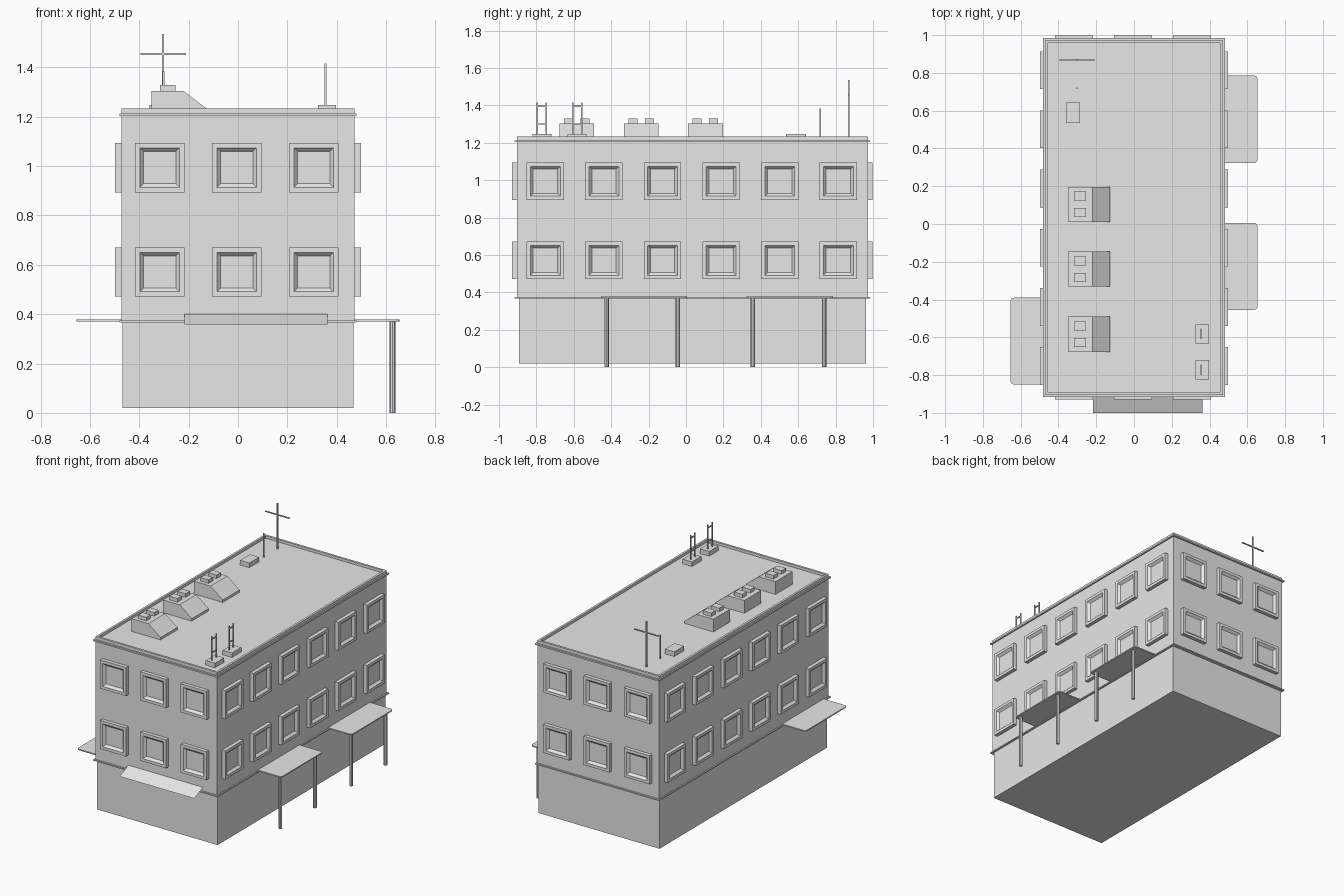
import bpy, bmesh
from math import pi
from mathutils import Matrix, Vector

if "Cube" in bpy.data.objects:
    bpy.data.objects.remove(bpy.data.objects["Cube"])

grey = bpy.data.materials.new("light grey")
grey.use_nodes = True
COLOUR = (0.8, 0.8, 0.8, 1)
grey.diffuse_color = COLOUR
grey.node_tree.nodes["Principled BSDF"].inputs["Base Color"].default_value = COLOUR

MID_Y = 0.034      # centre of the building along its length
ROOF = 1.215
WALL_X, WALL_Y = 0.472, 0.938


def finish(name, bm):
    mesh = bpy.data.meshes.new(name)
    bm.to_mesh(mesh)
    bm.free()
    mesh.materials.append(grey)
    obj = bpy.data.objects.new(name, mesh)
    bpy.context.collection.objects.link(obj)
    return obj


def add_box(bm, lo, hi):
    lo, hi = Vector(lo), Vector(hi)
    size = Matrix.Diagonal((*(hi - lo), 1))
    bmesh.ops.create_cube(bm, size=1, matrix=Matrix.Translation((lo + hi) / 2) @ size)


def add_loft(bm, rings, matrix, close_start=True):
    """Skin rectangles given as (half width, half depth, height)."""
    loops = [[bm.verts.new(matrix @ Vector((sx * a, sy * b, z)))
              for sx, sy in ((-1, -1), (1, -1), (1, 1), (-1, 1))] for a, b, z in rings]
    for low, high in zip(loops, loops[1:]):
        for i in range(4):
            j = (i + 1) % 4
            bm.faces.new((low[i], low[j], high[j], high[i]))
    bm.faces.new(loops[-1])
    if close_start:
        bm.faces.new(loops[0][::-1])


def box(name, lo, hi):
    bm = bmesh.new()
    add_box(bm, lo, hi)
    return finish(name, bm)


def loft(name, rings):
    bm = bmesh.new()
    add_loft(bm, rings, Matrix.Translation((0, MID_Y, 0)))
    return finish(name, bm)


# Ground floor, upper floors with sunken roof, ledge and cornice
loft("ground_floor", [(0.468, 0.928, 0.02), (0.468, 0.928, 0.37)])
loft("upper_floors", [(WALL_X, WALL_Y, 0.37), (WALL_X, WALL_Y, 1.233),
                      (WALL_X - 0.015, WALL_Y - 0.015, 1.233),
                      (WALL_X - 0.015, WALL_Y - 0.015, ROOF)])
loft("floor_ledge", [(0.481, 0.95, 0.366), (0.481, 0.95, 0.374)])
bm = bmesh.new()
for s in (-1, 1):
    add_box(bm, (s * 0.475 - 0.006, MID_Y - 0.95, 1.203), (s * 0.475 + 0.006, MID_Y + 0.95, 1.213))
    add_box(bm, (-0.47, MID_Y + s * 0.944 - 0.006, 1.203), (0.47, MID_Y + s * 0.944 + 0.006, 1.213))
finish("roof_cornice", bm)

# Windows: projecting frames with a sunken pane
FRAME = [(0.1, 0.1, 0), (0.1, 0.1, 0.026), (0.08, 0.08, 0.026), (0.065, 0.065, 0.01)]


def window_row(name, places, turn):
    bm = bmesh.new()
    for x, y in places:
        for z in (0.571, 0.994):
            m = Matrix.Translation((x, y, z)) @ Matrix.Rotation(turn, 4, "Z") @ Matrix.Rotation(pi / 2, 4, "X")
            add_loft(bm, FRAME, m, close_start=False)
    finish(name, bm)


columns = [-0.317 + 0.312 * i for i in range(3)]
bays = [-0.752 + 0.3133 * i for i in range(6)]
window_row("front_windows", [(x, MID_Y - WALL_Y) for x in columns], 0)
window_row("back_windows", [(x, MID_Y + WALL_Y) for x in columns], pi)
window_row("left_windows", [(WALL_X, y) for y in bays], pi / 2)
window_row("right_windows", [(-WALL_X, y) for y in bays], -pi / 2)


# Flat side canopies with rounded corners
def canopy(name, side, y0, y1):
    bm = bmesh.new()
    add_box(bm, (min(side * 0.46, side * 0.654), y0, 0.371), (max(side * 0.46, side * 0.654), y1, 0.379))
    edges = [e for e in bm.edges if abs(e.verts[0].co.z - e.verts[1].co.z) > 0.005
             and abs(e.verts[0].co.x) > 0.6]
    bmesh.ops.bevel(bm, geom=edges, offset=0.02, segments=4, affect="EDGES", profile=0.5)
    finish(name, bm)


canopy("left_front_canopy", 1, -0.455, 0.006)
canopy("left_back_canopy", 1, 0.323, 0.786)
canopy("right_canopy", -1, -0.85, -0.39)

# Canopy posts
for i, y in enumerate((-0.425, -0.043, 0.358, 0.738)):
    bm = bmesh.new()
    bmesh.ops.create_cone(bm, cap_ends=True, segments=8, radius1=0.012, radius2=0.012, depth=0.374,
                          matrix=Matrix.Translation((0.626, y, 0.187)))
    finish(f"canopy_post_{i + 1}", bm)

# Sloped single-sheet awning over the entrance
bm = bmesh.new()
wall_y = MID_Y - WALL_Y
bm.faces.new([bm.verts.new(p) for p in ((-0.217, -1, 0.358), (0.362, -1, 0.358),
                                        (0.362, wall_y, 0.4), (-0.217, wall_y, 0.4))])
finish("front_awning", bm)

# Roof vents: sloped housings with two caps each
PROFILE = [(-0.35, ROOF), (-0.126, ROOF), (-0.126, 1.232), (-0.22, 1.304), (-0.35, 1.304)]
for i, y in enumerate((0.104, -0.239, -0.584)):
    bm = bmesh.new()
    side = bm.faces.new([bm.verts.new((x, y - 0.093, z)) for x, z in PROFILE])
    out = bmesh.ops.extrude_face_region(bm, geom=[side])
    moved = [v for v in out["geom"] if isinstance(v, bmesh.types.BMVert)]
    bmesh.ops.translate(bm, verts=moved, vec=(0, 0.186, 0))
    for s in (-1, 1):
        add_box(bm, (-0.317, y + s * 0.044 - 0.024, 1.303), (-0.254, y + s * 0.044 + 0.024, 1.329))
    bmesh.ops.recalc_face_normals(bm, faces=bm.faces)
    finish(f"roof_vent_{i + 1}", bm)
box("roof_hatch", (-0.359, 0.535, ROOF), (-0.287, 0.642, 1.248))

# Ladder-shaped aerials on plinths
R = 0.0035
for i, y in enumerate((-0.771, -0.582)):
    box(f"aerial_plinth_{i + 1}", (0.325, y - 0.051, ROOF), (0.397, y + 0.051, 1.247))
    bm = bmesh.new()
    for s in (-1, 1):
        py = y + s * 0.024
        add_box(bm, (0.355 - R, py - R, 1.24), (0.355 + R, py + R, 1.416))
    for z in (1.3, 1.395):
        add_box(bm, (0.355 - R, y - 0.024, z - R), (0.355 + R, y + 0.024, z + R))
    finish(f"ladder_aerial_{i + 1}", bm)

# Back masts
box("short_mast", (-0.302 - R, 0.718 - R, ROOF), (-0.302 + R, 0.718 + R, 1.383))
box("tall_mast", (-0.307, 0.865, ROOF), (-0.299, 0.873, 1.535))
box("mast_crossbar", (-0.395, 0.865, 1.451), (-0.21, 0.873, 1.458))
